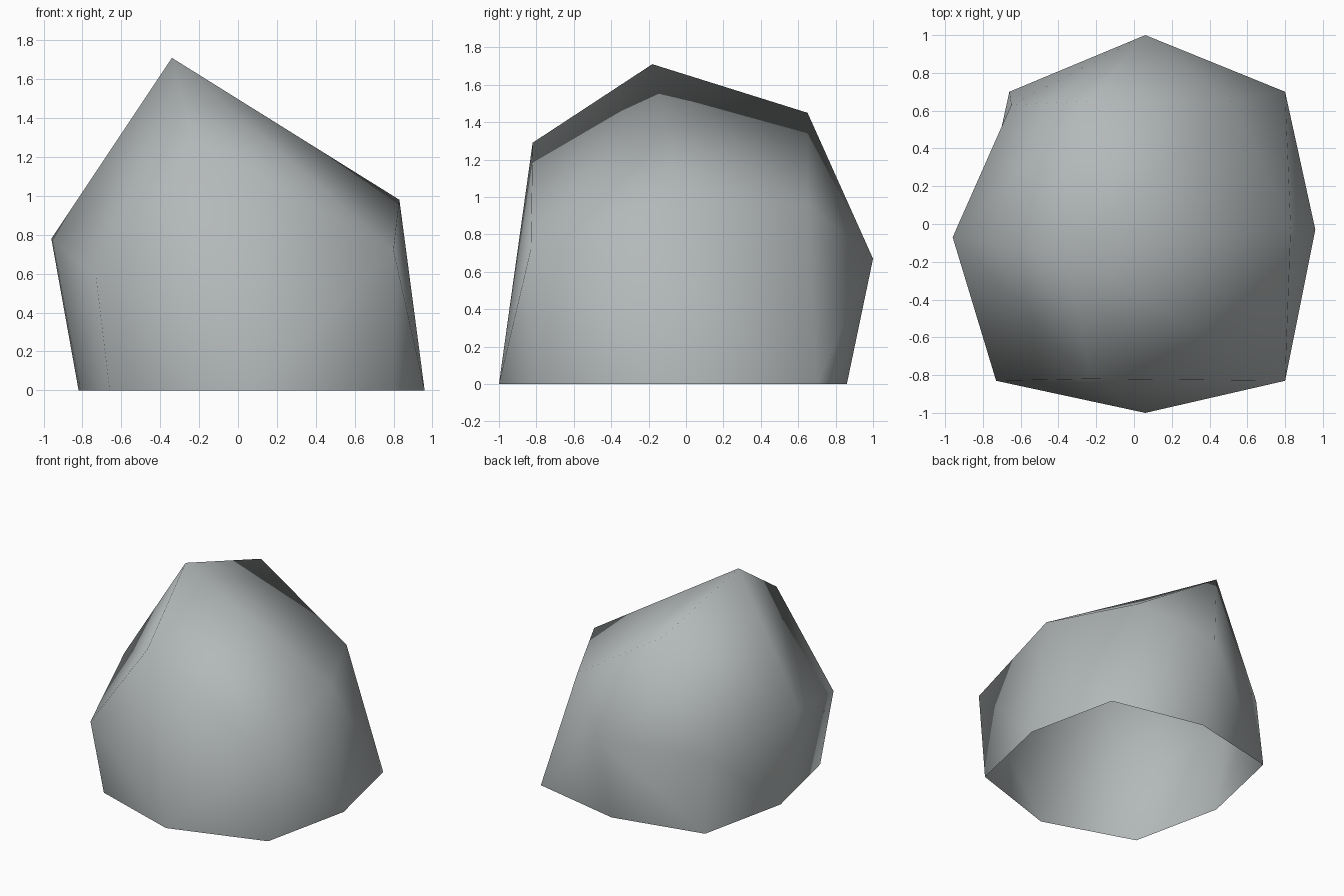
import bpy, bmesh

if "Cube" in bpy.data.objects:
    bpy.data.objects.remove(bpy.data.objects["Cube"])

# Rock shell: eight-point open rim, uneven eight-point shoulder, two-point crown.
# Both rings run counter-clockwise from the front; even points are side middles,
# odd points are corners.
RIM = [(0.06, -1.0), (0.80, -0.76), (0.96, -0.03), (0.80, 0.70),
       (0.06, 0.86), (-0.66, 0.70), (-0.82, -0.03), (-0.66, -0.76)]
SHOULDER = [(-0.23, -0.82, 1.29), (0.80, -0.83, 0.72), (0.83, -0.02, 0.98),
            (0.51, 0.65, 0.96), (0.06, 1.0, 0.67), (-0.65, 0.63, 0.57),
            (-0.96, -0.07, 0.78), (-0.73, -0.83, 0.58)]
PEAK = (-0.34, -0.18, 1.71)
BACK_PEAK = (-0.25, 0.65, 1.45)

stone = bpy.data.materials.new("grey stone")
stone.diffuse_color = (0.45, 0.48, 0.485, 1.0)
stone.use_nodes = True
stone.node_tree.nodes["Principled BSDF"].inputs["Base Color"].default_value = stone.diffuse_color

bm = bmesh.new()
rim = [bm.verts.new((x, y, 0)) for x, y in RIM]
mid = [bm.verts.new(p) for p in SHOULDER]
peak, back_peak = bm.verts.new(PEAK), bm.verts.new(BACK_PEAK)

# Side walls: the listed panels have their diagonal rising to the right
RISING = {0, 2 - 2, 3, 6}
for i in range(8):
    j = (i + 1) % 8
    if i in RISING:
        bm.faces.new((rim[i], rim[j], mid[j]))
        bm.faces.new((rim[i], mid[j], mid[i]))
    else:
        bm.faces.new((rim[i], rim[j], mid[i]))
        bm.faces.new((rim[j], mid[j], mid[i]))

# Crown: the back fans to the back peak, the front and right to the main peak
for i in (0, 1, 2):
    bm.faces.new((mid[i], mid[i + 1], peak))
for i in (3, 4, 5):
    bm.faces.new((mid[i], mid[i + 1], back_peak))
bm.faces.new((mid[3], back_peak, peak))
bm.faces.new((mid[6], peak, back_peak))
# Front left shoulder, split from the front point to the left point
bm.faces.new((mid[6], mid[7], mid[0]))
bm.faces.new((mid[6], mid[0], peak))

for f in bm.faces:
    f.smooth = True
mesh = bpy.data.meshes.new("rock")
bm.to_mesh(mesh)
bm.free()
mesh.materials.append(stone)
bpy.context.collection.objects.link(bpy.data.objects.new("rock", mesh))
